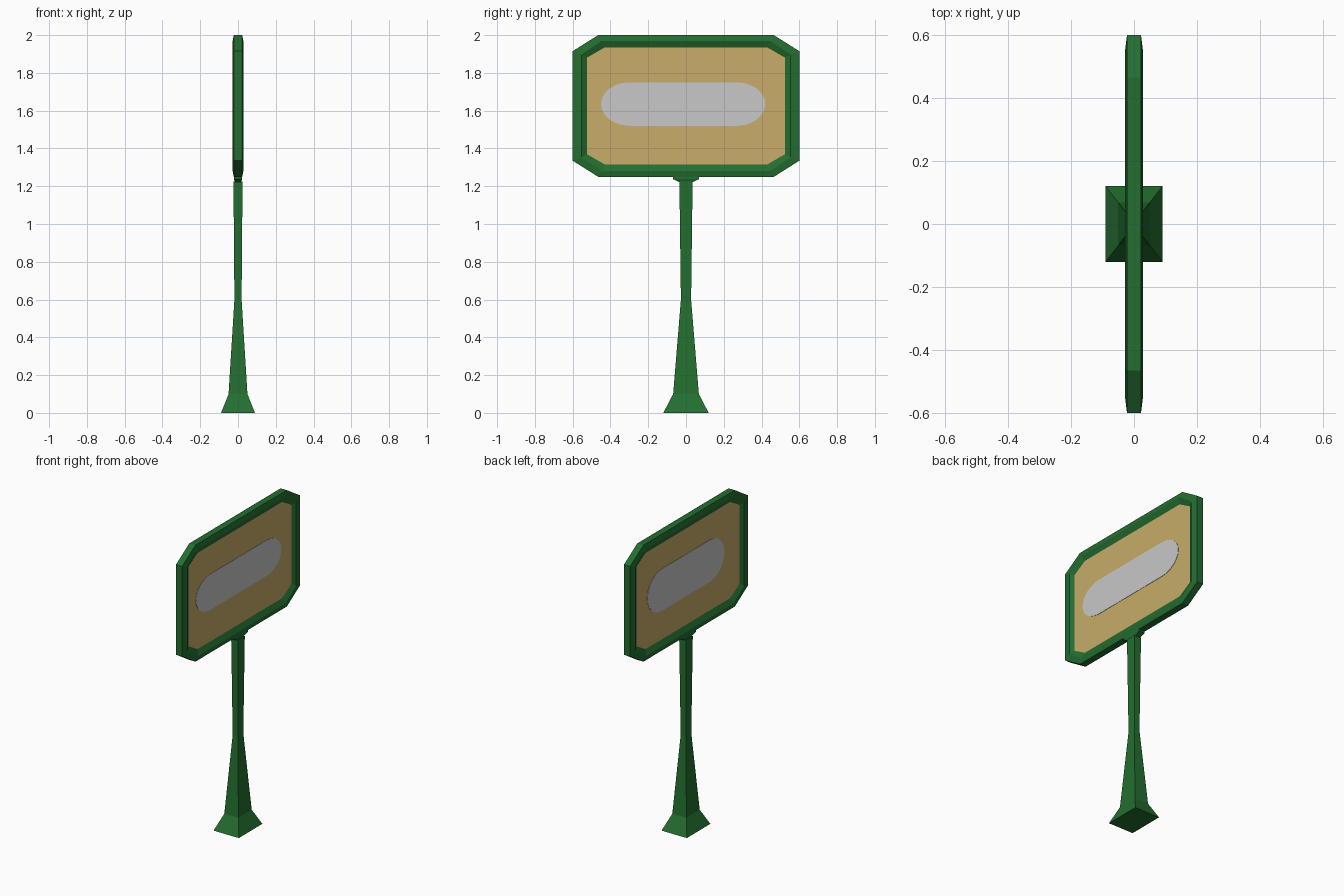
import bpy, bmesh, math

if "Cube" in bpy.data.objects:
    bpy.data.objects.remove(bpy.data.objects["Cube"])

def material(name, rgb):
    m = bpy.data.materials.new(name)
    m.diffuse_color = (*rgb, 1)
    m.use_nodes = True
    m.node_tree.nodes["Principled BSDF"].inputs["Base Color"].default_value = m.diffuse_color
    return m

GREEN = material("sign green", (0.0176, 0.156, 0.0296))
TAN = material("panel tan", (0.578, 0.413, 0.138))
GREY = material("pale grey", (0.578, 0.578, 0.578))
CZ = 1.625  # height of the sign's centre

def loft(name, rings, mat, caps=True):
    """Bridge equal-sized point rings, optionally closing both ends."""
    bm = bmesh.new()
    rows = [[bm.verts.new(p) for p in r] for r in rings]
    n = len(rows[0])
    for a, b in zip(rows, rows[1:]):
        for i in range(n):
            j = (i + 1) % n
            bm.faces.new((a[i], a[j], b[j], b[i]))
    if caps:
        bm.faces.new(rows[0][::-1])
        bm.faces.new(rows[-1])
    bmesh.ops.recalc_face_normals(bm, faces=bm.faces)
    me = bpy.data.meshes.new(name)
    bm.to_mesh(me)
    bm.free()
    me.materials.append(mat)
    ob = bpy.data.objects.new(name, me)
    bpy.context.collection.objects.link(ob)
    return ob

def octagon(x, hy, hz, fy, fz):
    """Rectangle with cut corners in the plane of the sign."""
    pts = [(hy, fz), (fy, hz), (-fy, hz), (-hy, fz),
           (-hy, -fz), (-fy, -hz), (fy, -hz), (hy, -fz)]
    return [(x, y, CZ + z) for y, z in pts]

def rect(z, hx, hy):
    return [(hx, hy, z), (-hx, hy, z), (-hx, -hy, z), (hx, -hy, z)]

def pill(x, y0, y1, z0, z1, end, n=12):
    """Bar with elliptical ends."""
    pts = []
    zc, hz = (z0 + z1) / 2, (z1 - z0) / 2
    for cy, start in ((y1 - end, -math.pi / 2), (y0 + end, math.pi / 2)):
        for i in range(n + 1):
            a = start + math.pi * i / n
            pts.append((x, cy + end * math.cos(a), zc + hz * math.sin(a)))
    return pts

# Frame: inner lip, face ridge and outer rim on both sides
OUTER = (0.60, 0.375, 0.465, 0.29)
RIDGE = (0.553, 0.345, 0.445, 0.272)
INNER = (0.525, 0.31, 0.43, 0.255)
steps = [(0.013, INNER), (0.028, RIDGE), (0.022, OUTER)]
rings = [octagon(-x, *p) for x, p in steps]
rings += [octagon(x, *p) for x, p in reversed(steps)]
loft("sign_frame", rings, GREEN, caps=False)

# Recessed panel filling the frame
loft("sign_panel", [octagon(x, *INNER) for x in (-0.013, 0.013)], TAN)

# Pale bars on both faces
bars = {"right_bar": (1, -0.45, 0.42, 1.52, 1.75, 0.15),
        "left_bar": (-1, -0.37, 0.415, 1.50, 1.77, 0.15)}
for name, (s, *dims) in bars.items():
    loft(name, [pill(s * x, *dims) for x in (0.012, 0.015)], GREY)

# Post with flared foot
post = [(0, 0.09, 0.12), (0.1, 0.05, 0.068), (0.6, 0.019, 0.027),
        (1.225, 0.024, 0.035)]
loft("post", [rect(*p) for p in post], GREEN)

# Collar joining post and sign
collar = [(1.222, 0.016, 0.035), (1.238, 0.022, 0.07), (1.255, 0.022, 0.07)]
loft("collar", [rect(*p) for p in collar], GREEN)
